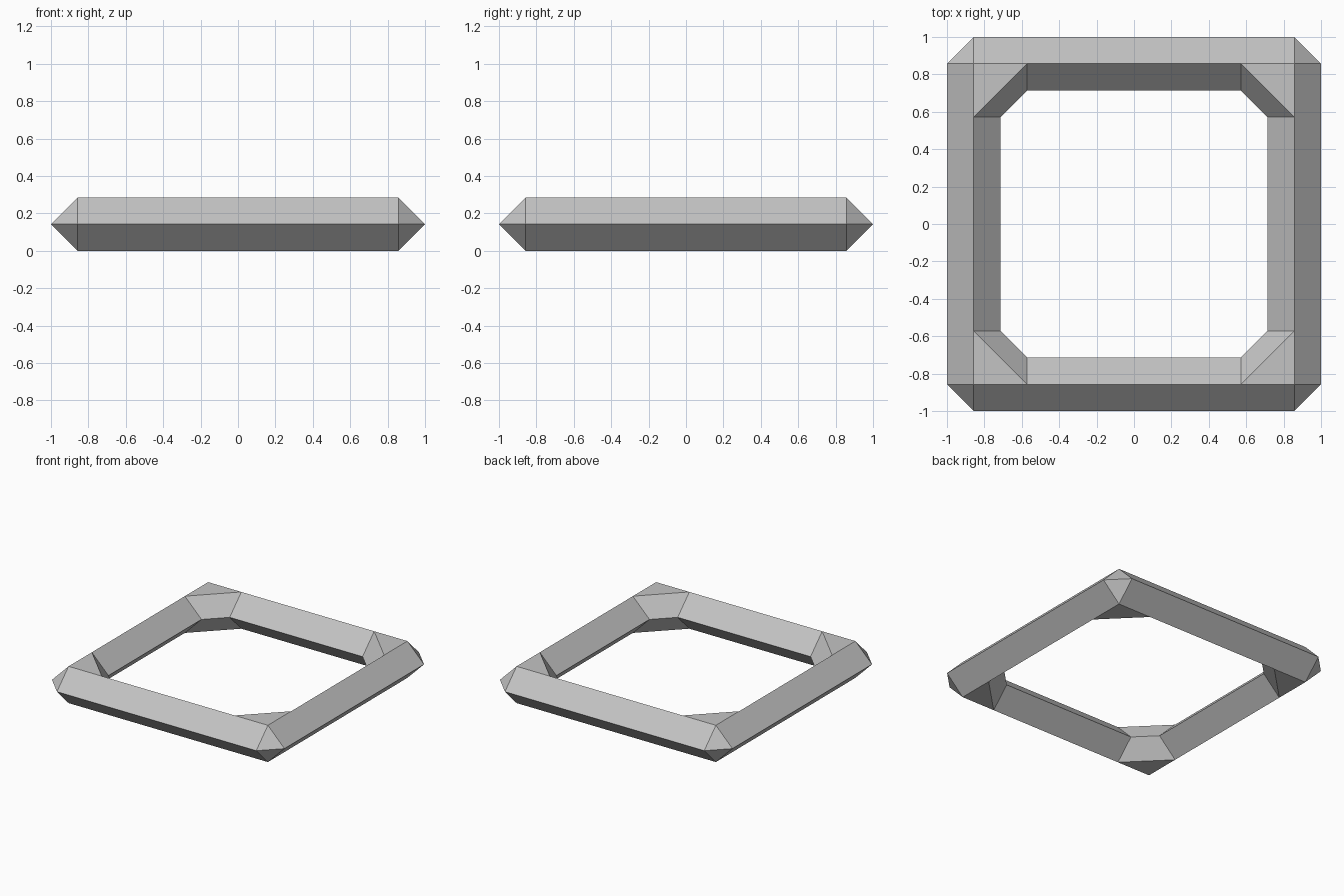
import bpy
import bmesh
from mathutils import Matrix, Vector

cube = bpy.data.objects.get("Cube")
if cube:
    bpy.data.objects.remove(cube, do_unlink=True)

UNIT = 1 / 7  # half the bar thickness

# Plain grey material
grey = bpy.data.materials.new("plain_grey")
grey.use_nodes = True
colour = (0.55, 0.55, 0.55, 1)
grey.diffuse_color = colour
grey.node_tree.nodes["Principled BSDF"].inputs["Base Color"].default_value = colour

# Points of one upper corner, in units about the frame's centre
CORNER = {
    "outer_a": (7, 6, 0), "outer_b": (6, 7, 0),
    "ridge_a": (6, 4, 1), "ridge_mid": (6, 6, 1), "ridge_b": (4, 6, 1),
    "inner_a": (5, 4, 0), "inner_b": (4, 5, 0),
}


def corner(bm, turn, side):
    """Corner points turned by quarter turns, on the upper or lower side."""
    spin = Matrix.Rotation(turn * 1.5707963, 3, "Z")
    points = {}
    for name, (x, y, z) in CORNER.items():
        co = spin @ Vector((x, y, z * side)) + Vector((0, 0, 1))
        points[name] = bm.verts.new(co * UNIT)
    return points


bm = bmesh.new()
for side in (1, -1):
    corners = [corner(bm, turn, side) for turn in range(4)]
    for i, c in enumerate(corners):
        n = corners[(i + 1) % 4]
        # Outer corner facet, flat gusset and inner chamfer
        bm.faces.new((c["outer_a"], c["outer_b"], c["ridge_mid"]))
        bm.faces.new((c["ridge_mid"], c["ridge_b"], c["ridge_a"]))
        bm.faces.new((c["ridge_a"], c["ridge_b"], c["inner_b"], c["inner_a"]))
        # Outer and inner slopes of the bar running to the next corner
        bm.faces.new((c["outer_b"], n["outer_a"], n["ridge_mid"],
                      n["ridge_a"], c["ridge_b"], c["ridge_mid"]))
        bm.faces.new((c["ridge_b"], n["ridge_a"], n["inner_a"], c["inner_b"]))

# Join the upper and lower halves along the middle
bmesh.ops.remove_doubles(bm, verts=bm.verts, dist=0.001)
bmesh.ops.recalc_face_normals(bm, faces=bm.faces)
mesh = bpy.data.meshes.new("square_frame")
bm.to_mesh(mesh)
bm.free()
mesh.materials.append(grey)
frame = bpy.data.objects.new("square_frame", mesh)
bpy.context.collection.objects.link(frame)
